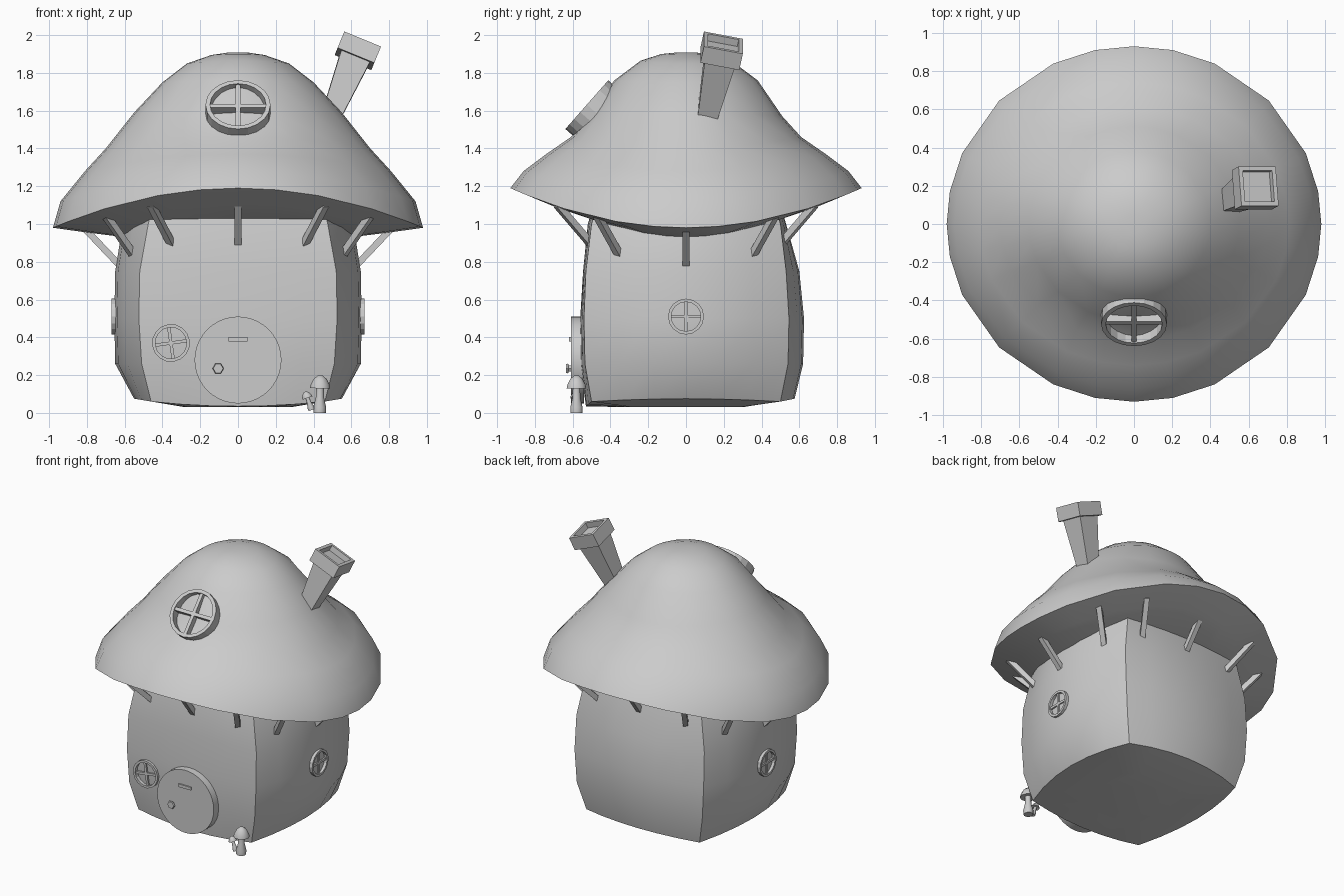
import bpy, bmesh
from math import sin, cos, pi, radians
from mathutils import Vector, Matrix

if "Cube" in bpy.data.objects:
    bpy.data.objects.remove(bpy.data.objects["Cube"])


def finish(name, bm, smooth=None):
    bmesh.ops.remove_doubles(bm, verts=bm.verts, dist=1e-5)
    bmesh.ops.recalc_face_normals(bm, faces=bm.faces)
    me = bpy.data.meshes.new(name)
    bm.to_mesh(me)
    bm.free()
    ob = bpy.data.objects.new(name, me)
    bpy.context.collection.objects.link(ob)
    if smooth:
        bpy.ops.object.select_all(action='DESELECT')
        ob.select_set(True)
        bpy.context.view_layer.objects.active = ob
        bpy.ops.object.shade_smooth_by_angle(angle=radians(smooth))
    return ob


def skin(bm, rings, caps=True, loop=False):
    """Join rings of points with quads; optionally cap both ends or close the loop."""
    rows = [[bm.verts.new(p) for p in r] for r in rings]
    n = len(rows[0])
    pairs = list(zip(rows, rows[1:])) + ([(rows[-1], rows[0])] if loop else [])
    for a, b in pairs:
        for i in range(n):
            j = (i + 1) % n
            bm.faces.new((a[i], a[j], b[j], b[i]))
    if caps and not loop:
        bm.faces.new(rows[0])
        bm.faces.new(rows[-1])


def lathe(bm, profile, n, m=Matrix(), loop=False):
    skin(bm, [[m @ Vector((r * cos(2 * pi * i / n), r * sin(2 * pi * i / n), z))
               for i in range(n)] for r, z in profile], loop=loop)


def box(bm, centre, size, m=Matrix()):
    mat = m @ Matrix.Translation(centre) @ Matrix.Diagonal((*size, 1))
    bmesh.ops.create_cube(bm, size=1, matrix=mat)


def frame(origin, z, x):
    """Local frame at origin: z axis exact, x axis as close as possible."""
    z = Vector(z).normalized()
    y = z.cross(Vector(x)).normalized()
    x = y.cross(z)
    m = Matrix((x, y, z)).transposed().to_4x4()
    m.translation = origin
    return m


# Roof cap: profile blends from the drooping sides (rx, zx) to front/back (ry, zy)
profile = [(.05, 1.908, .05, 1.908), (.14, 1.895, .13, 1.9), (.27, 1.85, .24, 1.865),
           (.40, 1.75, .38, 1.76), (.55, 1.59, .51, 1.57), (.70, 1.40, .61, 1.46),
           (.81, 1.28, .74, 1.37), (.94, 1.12, .86, 1.28), (.98, .98, .93, 1.19),
           (.80, .955, .74, 1.11), (.60, .93, .51, 1.03), (.40, .96, .36, 1.02)]
quad = [0, 10.5, 23.5, 44, 64.5, 78]
right = quad + [90] + [180 - a for a in quad[:0:-1]]
angles = [radians(a + k) for k in (0, 180) for a in right]
bm = bmesh.new()
skin(bm, [[(rx * cos(a), ry * sin(a), zx * cos(a) ** 2 + zy * sin(a) ** 2)
           for a in angles] for rx, zx, ry, zy in profile])
finish("roof_cap", bm, 40)

# House walls: bulging four-sided rings
# z, corner x, front corner y, back corner y, side bulge x, front bulge y, back bulge y
levels = [(.03, .26, -.28, .28, .28, -.30, .30), (.06, .46, -.50, .50, .55, -.53, .575),
          (.26, .51, -.535, .54, .65, -.56, .62), (.50, .525, -.54, .545, .655, -.56, .625),
          (.75, .52, -.53, .53, .65, -.545, .60), (1.0, .475, -.50, .50, .61, -.52, .53),
          (1.1, .45, -.47, .47, .57, -.49, .50)]
bm = bmesh.new()
rings = []
N = 6
for z, cx, fy, by, sx, mf, mb in levels:
    ts = [-1 + 2 * i / N for i in range(N)]
    low = -.025 if z == .06 else 0        # front lower edge dips in the middle
    lift = .015 if z == .06 else 0
    f = [(cx * t, fy + (mf - fy) * (1 - t * t), z + low * (1 - t * t)) for t in ts]
    r = [(cx + (sx - cx) * (1 - t * t), (fy + by) / 2 + t * (by - fy) / 2,
          z + lift * (1 - t * t)) for t in ts]
    b = [(-cx * t, by + (mb - by) * (1 - t * t), z + lift * (1 - t * t)) for t in ts]
    l = [(-x, (fy + by) - y, h) for x, y, h in r]
    rings.append(f + r + b + l)
skin(bm, rings)
finish("house_walls", bm, 32)

# Roof braces, mirrored to every side
braces = [((0, -.51, .89), (0, -.71, 1.15)), ((.35, -.50, .89), (.46, -.68, 1.10)),
          ((.55, -.35, .83), (.70, -.47, 1.045)), ((.635, 0, .79), (.82, 0, .985))]
bm = bmesh.new()
for a, b in braces:
    for sx in ((1, -1) if a[0] else (1,)):
        for sy in ((1, -1) if a[1] else (1,)):
            p, q = (Vector((v[0] * sx, v[1] * sy, v[2])) for v in (a, b))
            d = q - p
            m = frame((p + q) / 2, d, Vector((-d.y, d.x, 0)))
            box(bm, (0, 0, 0), (.035, .035, d.length), m)
finish("roof_braces", bm)


# Round windows: ring frame with a cross of glazing bars
def window(name, m, r, w, depth, n=16):
    bm = bmesh.new()
    lathe(bm, [(r, -depth), (r, 0), (r - w, 0), (r - w, -depth)], n, m, loop=True)
    for size in ((2 * r - w, w, depth), (w, 2 * r - w, depth)):
        box(bm, (0, 0, -depth / 2 - .008), size, m)
    finish(name, bm)


tilt = Matrix.Rotation(radians(8), 4, 'Z')
window("front_window", frame((-.355, -.57, .37), (0, -1, 0), (1, 0, 0)) @ tilt, .10, .017, .04)
for s, side in ((1, "right"), (-1, "left")):
    window(side + "_window", frame((s * .67, 0, .51), (s, 0, 0), (0, 1, 0)), .095, .017, .04)
window("roof_window", frame((0, -.525, 1.632), (0, -.75, .66), (1, 0, 0)), .172, .024, .085, 20)

# Round door with knob and letter slot
door = frame((0, -.61, .28), (0, -1, 0), (1, 0, 0))
bm = bmesh.new()
lathe(bm, [(.23, -.07), (.23, 0)], 40, door)
finish("door", bm, 30)
bm = bmesh.new()
lathe(bm, [(.018, 0), (.018, .012), (.03, .014), (.026, .024)], 6,
      frame((-.105, -.61, .235), (0, -1, 0), (1, 0, 0)))
finish("door_knob", bm)
bm = bmesh.new()
box(bm, (0, -.61, .39), (.1, .02, .022))
finish("letter_slot", bm)

# Leaning chimney: tapered shaft and hollow square head
m = frame((.652, .198, 1.96), (.41, .22, 1), (1, 0, -.41))


def square(h, z):
    return [m @ Vector((x * h, y * h, z)) for x, y in ((-1, -1), (1, -1), (1, 1), (-1, 1))]


bm = bmesh.new()
skin(bm, [square(.05, -.45), square(.082, -.09)])
finish("chimney_shaft", bm)
bm = bmesh.new()
skin(bm, [square(.08, -.095), square(.105, -.095), square(.105, 0),
          square(.083, 0), square(.083, -.04)])
finish("chimney_head", bm)


# Little mushrooms beside the door
def mushroom(name, base, lean, s):
    m = frame(base, lean, (1, 0, 0)) @ Matrix.Scale(s, 4)
    bm = bmesh.new()
    lathe(bm, [(.033, 0), (.034, .03), (.022, .08), (.02, .14)], 10, m)
    lathe(bm, [(.018, .135), (.054, .13), (.05, .15), (.034, .18), (.012, .198)], 10, m)
    finish(name, bm, 45)


mushroom("large_mushroom", (.432, -.58, 0), (.02, 0, 1), 1)
mushroom("small_mushroom", (.39, -.585, .015), (-.35, 0, 1), .52)
